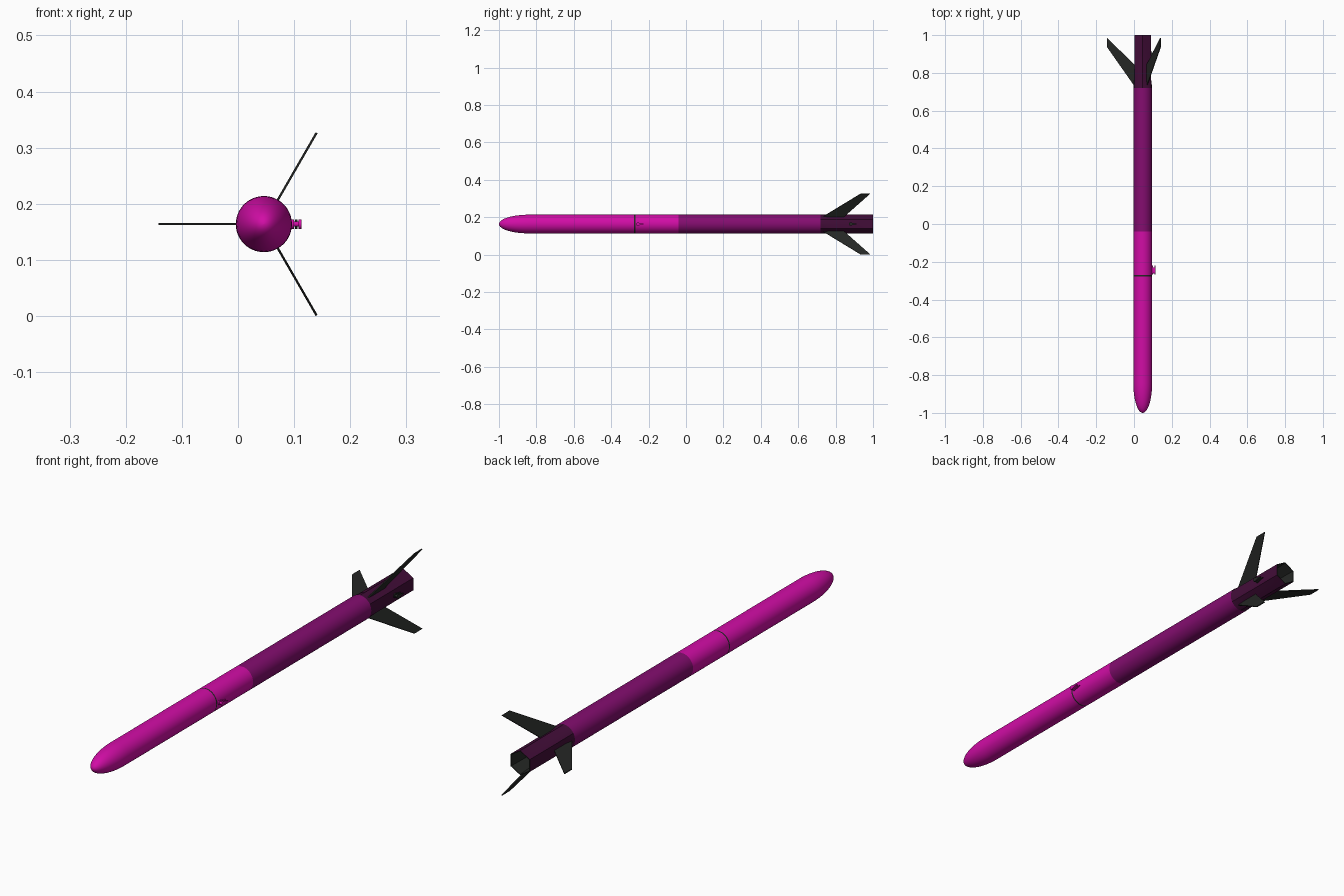
import bpy, bmesh, math
from math import sin, cos, pi, radians

if "Cube" in bpy.data.objects:
    bpy.data.objects.remove(bpy.data.objects["Cube"])

R = 0.05                 # tube radius
FIN_R = 0.188            # fin tip distance from the axis
CX, CZ = 0.0461, 0.1638  # rocket axis
SEG = 48


def material(name, rgb):
    m = bpy.data.materials.new(name)
    m.diffuse_color = (*rgb, 1)
    m.use_nodes = True
    m.node_tree.nodes["Principled BSDF"].inputs["Base Color"].default_value = m.diffuse_color
    return m


MAGENTA = material("magenta", (0.64, 0.004, 0.38))
PURPLE = material("dark_purple", (0.23, 0.004, 0.16))
MAROON = material("dark_maroon", (0.055, 0.004, 0.04))
CHARCOAL = material("charcoal", (0.018, 0.02, 0.018))


def finish(bm, name, mat):
    bmesh.ops.recalc_face_normals(bm, faces=bm.faces)
    me = bpy.data.meshes.new(name)
    bm.to_mesh(me)
    bm.free()
    me.materials.append(mat)
    ob = bpy.data.objects.new(name, me)
    bpy.context.collection.objects.link(ob)
    ob.location = (CX, 0, CZ)
    bpy.ops.object.select_all(action='DESELECT')
    ob.select_set(True)
    bpy.context.view_layer.objects.active = ob
    bpy.ops.object.shade_smooth_by_angle(angle=radians(30))
    return ob


def circle(r):
    return lambda a: r


def hexagon(r):
    # flats face 0, 60, 120 ... degrees
    return lambda a: r * cos(pi / 6) / cos((a + pi / 6) % (pi / 3) - pi / 6)


def loft(name, sections, mat, cap_start=False, cap_end=False):
    """Skin cross-sections (y, radius function) along the y axis."""
    bm = bmesh.new()
    rings = []
    for y, f in sections:
        rings.append([bm.verts.new((f(a) * cos(a), y, f(a) * sin(a)))
                      for a in (2 * pi * i / SEG for i in range(SEG))])
    for r0, r1 in zip(rings, rings[1:]):
        for i in range(SEG):
            j = (i + 1) % SEG
            bm.faces.new((r0[i], r0[j], r1[j], r1[i]))
    if cap_start:
        bm.faces.new(rings[0])
    if cap_end:
        bm.faces.new(rings[-1])
    return finish(bm, name, mat)


# rounded nose and forward tube
NOSE = 0.16
nose = []
for k in range(1, 17):
    t = pi / 2 * k / 16
    nose.append((-1 + NOSE * (1 - cos(t)), circle(R * sin(t))))
nose.insert(0, (-1, circle(0.0004)))
loft("nose_and_forward_tube", nose + [(-0.277, circle(R))], MAGENTA, cap_start=True)

# thin dark seam, payload tube and rear tube
loft("seam_ring", [(-0.277, circle(R)), (-0.271, circle(R))], CHARCOAL)
loft("middle_tube", [(-0.271, circle(R)), (-0.04, circle(R))], MAGENTA)
loft("rear_tube", [(-0.04, circle(R)), (0.72, circle(R))], PURPLE)

# fin can: round at the front, six flats at the back
loft("fin_can", [(0.72, circle(R)), (0.775, hexagon(R)), (1.0, hexagon(R))], MAROON)
loft("tail_opening", [(1.0, hexagon(R)), (1.0, hexagon(R * 0.93)),
                      (0.9, hexagon(R * 0.8))], CHARCOAL, cap_end=True)


# three swept fins
def fin(name, angle):
    bm = bmesh.new()
    outline = [(0.03, 0.71), (FIN_R, 0.935), (FIN_R, 0.985), (0.03, 0.83)]
    u, n = (cos(angle), sin(angle)), (-sin(angle), cos(angle))
    sides = []
    for s in (-0.002, 0.002):
        sides.append([bm.verts.new((r * u[0] + s * n[0], y, r * u[1] + s * n[1]))
                      for r, y in outline])
    bm.faces.new(sides[0])
    bm.faces.new(sides[1])
    for i in range(4):
        j = (i + 1) % 4
        bm.faces.new((sides[0][i], sides[0][j], sides[1][j], sides[1][i]))
    finish(bm, name, CHARCOAL)


for name, deg in (("left_fin", 180), ("upper_fin", 60), ("lower_fin", -60)):
    fin(name, radians(deg))


# teardrop rail guides with an I-shaped cross-section
def rail_guide(name, y0, base, mat):
    bm = bmesh.new()
    rings = []
    for h, w in ((-0.004, 0.0085), (0.004, 0.0085), (0.004, 0.0045),
                 (0.012, 0.0045), (0.012, 0.0085), (0.017, 0.0085)):
        ring = []
        for i in range(13):     # round front half
            a = pi / 2 + pi * i / 12
            ring.append(bm.verts.new((base + h, y0 + w * cos(a), w * sin(a))))
        ring.append(bm.verts.new((base + h, y0 + 0.02 + 2 * w, 0)))
        rings.append(ring)
    for r0, r1 in zip(rings, rings[1:]):
        for i in range(len(r0)):
            j = (i + 1) % len(r0)
            bm.faces.new((r0[i], r0[j], r1[j], r1[i]))
    bm.faces.new(rings[0])
    bm.faces.new(rings[-1])
    finish(bm, name, mat)


rail_guide("front_rail_guide", -0.258, R, MAGENTA)
rail_guide("rear_rail_guide", 0.88, R * cos(pi / 6), CHARCOAL)
